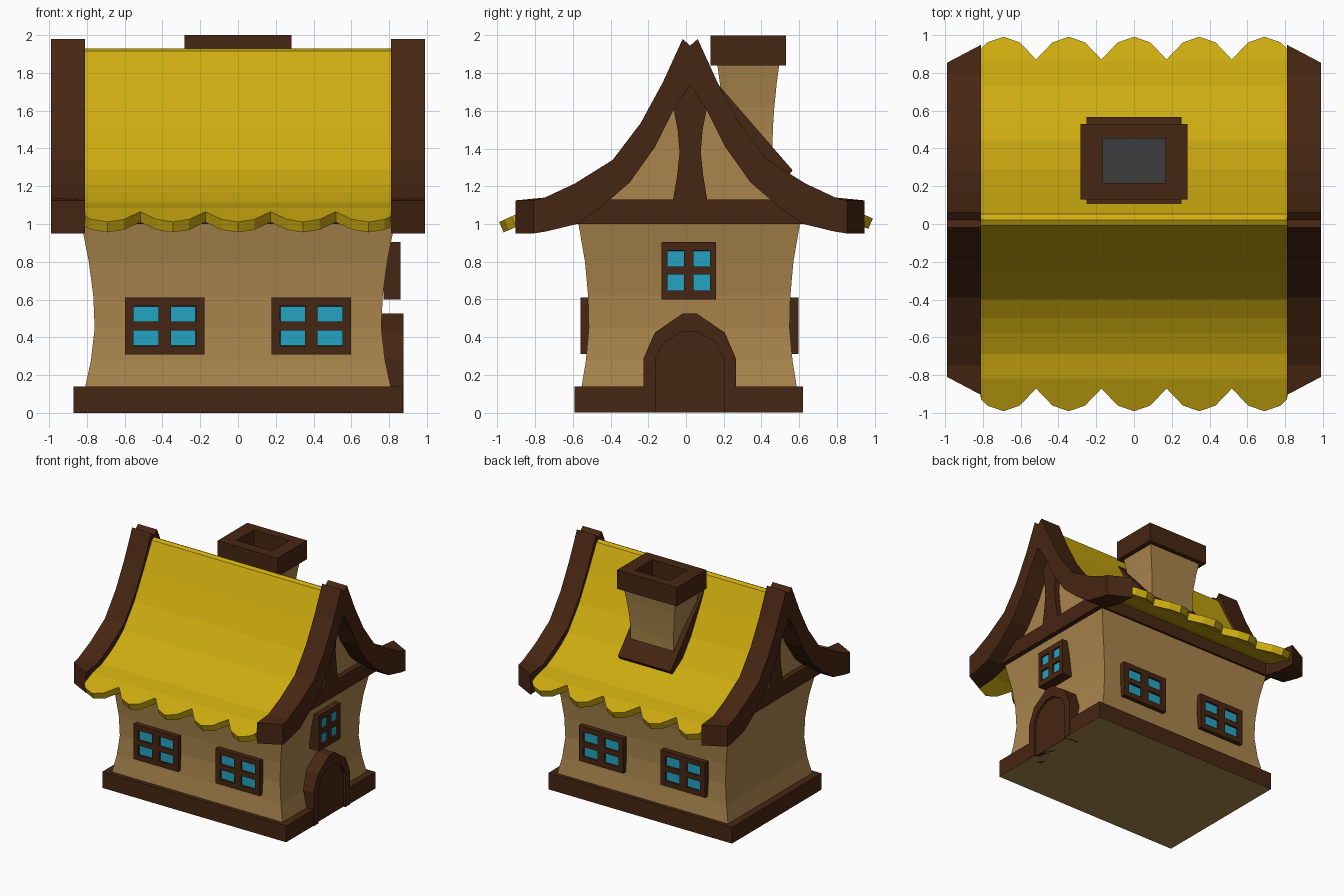
import bpy, bmesh, math
from mathutils import Vector

if "Cube" in bpy.data.objects:
    bpy.data.objects.remove(bpy.data.objects["Cube"])

CY = 0.017   # the house sits slightly behind y = 0


def material(name, rgb):
    m = bpy.data.materials.new(name)
    m.diffuse_color = (*rgb, 1)
    m.use_nodes = True
    m.node_tree.nodes["Principled BSDF"].inputs["Base Color"].default_value = m.diffuse_color
    return m


WOOD = material("dark_wood", (0.062, 0.019, 0.006))
PLASTER = material("tan_plaster", (0.40, 0.235, 0.073))
THATCH = material("yellow_thatch", (0.61, 0.41, 0.005))
GLASS = material("blue_glass", (0.018, 0.37, 0.54))
SOOT = material("grey_soot", (0.045, 0.045, 0.045))


def finish(name, bm, *mats, recalc=True):
    if recalc:
        bmesh.ops.recalc_face_normals(bm, faces=bm.faces[:])
    me = bpy.data.meshes.new(name)
    bm.to_mesh(me)
    bm.free()
    for m in mats:
        me.materials.append(m)
    ob = bpy.data.objects.new(name, me)
    bpy.context.collection.objects.link(ob)
    return ob


def loft(name, rings, *mats, first=0, last=0):
    """Skin a list of equal rings and cap both ends (with their own material index)."""
    bm = bmesh.new()
    rows = [[bm.verts.new(p) for p in r] for r in rings]
    n = len(rows[0])
    for a, b in zip(rows, rows[1:]):
        for i in range(n):
            j = (i + 1) % n
            bm.faces.new((a[i], a[j], b[j], b[i]))
    bm.faces.new(rows[0]).material_index = first
    bm.faces.new(rows[-1]).material_index = last
    return finish(name, bm, *mats)


def rect(cx, cy, hx, hy, z):
    return [(cx - hx, cy - hy, z), (cx + hx, cy - hy, z), (cx + hx, cy + hy, z), (cx - hx, cy + hy, z)]


def prism(name, yz, x0, x1, mat):
    return loft(name, [[(x, y, z) for y, z in yz] for x in (x0, x1)], mat)


# Plinth with a shallow notch for the door, plaster coloured underneath
plan = [(-0.87, -0.59), (0.87, -0.59), (0.87, -0.165), (0.855, -0.165),
        (0.855, 0.205), (0.87, 0.205), (0.87, 0.62), (-0.87, 0.62)]
loft("plinth", [[(x, y, z) for x, y in plan] for z in (0, 0.14)], PLASTER, WOOD, first=0, last=1)
for f in bpy.data.objects["plinth"].data.polygons:
    f.material_index = 0 if f.normal.z < -0.5 else 1

# Waisted walls
loft("walls", [rect(0, CY, hx, hy, z) for z, hx, hy in
               ((0.12, 0.813, 0.573), (0.28, 0.778, 0.547), (0.45, 0.759, 0.532), (0.62, 0.766, 0.536),
                (0.8, 0.79, 0.552), (1.02, 0.833, 0.59))], PLASTER)

# Wall plate that carries the roof
loft("tie_beam", [rect(0, CY, 0.87, 0.605, z) for z in (1.0, 1.13)], WOOD)

# Gable boards: (distance from ridge, z) for outer and inner edge
R = 0.022
outer = [(0.925, 1.125), (0.77, 1.14), (0.61, 1.215), (0.41, 1.34), (0.262, 1.535), (0.145, 1.75), (0.04, 1.98)]
inner = [(0.925, 0.95), (0.765, 0.96), (0.6, 1.0), (0.465, 1.095), (0.32, 1.22), (0.185, 1.41), (0.09, 1.6)]


def board(end):
    o = [(min(d, end), z) for d, z in outer]
    i = [(min(d, end), z) for d, z in inner]
    return ([(R - d, z) for d, z in o] + [(R, 1.945)] + [(R + d, z) for d, z in o[::-1]] +
            [(R + d, z) for d, z in i] + [(R, 1.74)] + [(R - d, z) for d, z in i[::-1]])


gable = [(d, z + 0.04) for d, z in inner[2:]]
gable_yz = ([(R - 0.58, 1.0)] + [(R - d, z) for d, z in gable] + [(R, 1.78)] +
            [(R + d, z) for d, z in gable[::-1]] + [(R + 0.58, 1.0)])
post = [(0.092, 1.12), (0.07, 1.25), (0.056, 1.38), (0.066, 1.5), (0.09, 1.62)]
post_yz = [(R - d, z) for d, z in post] + [(R, 1.76)] + [(R + d, z) for d, z in post[::-1]]
prism("gable_walls", gable_yz, -0.825, 0.825, PLASTER)
for side, s in (("left", -1), ("right", 1)):
    loft("gable_board_" + side, [[(s * x, y, z) for y, z in board(e)] for x, e in ((0.81, 0.925), (0.99, 0.83))], WOOD)
    prism("gable_post_" + side, post_yz, s * 0.8, s * 0.87, WOOD)

# Roof: swept profile with scalloped eaves
P = 0.345 / 4
reach = {0: 0.99, 1: 0.96, 2: 0.87, 3: 0.96}
stations = [(-0.81, 0.925)] + [(k * P, reach[k % 4]) for k in range(-9, 10)] + [(0.81, 0.925)]
slope = [(0.84, 1.085), (0.71, 1.115), (0.6, 1.168), (0.52, 1.215), (0.42, 1.29),
         (0.27, 1.48), (0.15, 1.69), (0.03, 1.915)]


def eave(y):
    return (y, 1.065 - 0.45 * (abs(y - 0.02) - 0.89))


bm = bmesh.new()
rows = []
for x, r in stations:
    prof = ([eave(-r)] + [(R - d, z) for d, z in slope] + [(R, 1.93)] +
            [(R + d, z) for d, z in slope[::-1]] + [eave(r)])
    rows.append([bm.verts.new((x, y, z)) for y, z in prof])
for a, b in zip(rows, rows[1:]):
    for i in range(len(a) - 1):
        bm.faces.new((a[i], b[i], b[i + 1], a[i + 1]))
roof = finish("roof", bm, THATCH, recalc=False)
mod = roof.modifiers.new("thickness", "SOLIDIFY")
mod.thickness = 0.06
mod.offset = -1

# Chimney: skirt on the roof, flared stack, hollow cap
prism("chimney_skirt", [(0.10, 1.82), (0.565, 1.285), (0.54, 1.255), (0.3, 1.4), (0.1, 1.6)], -0.25, 0.25, WOOD)
loft("chimney_stack", [rect(0, 0.33, hx, hy, z) for z, hx, hy in
                       ((1.35, 0.205, 0.128), (1.5, 0.205, 0.13), (1.62, 0.212, 0.138),
                        (1.74, 0.228, 0.15), (1.85, 0.245, 0.165))], PLASTER)
loft("chimney_cap", [rect(0, 0.33, 0.283, 0.2, 1.84), rect(0, 0.33, 0.283, 0.2, 2.0),
                     rect(0, 0.335, 0.167, 0.117, 2.0), rect(0, 0.335, 0.167, 0.117, 1.86)], WOOD, SOOT, last=1)


# Windows: a 5 x 5 grid whose four panes are sunk in
def window(name, origin, across, out, w, h, stile, mullion, rail, bar, depth):
    def cuts(size, edge, mid):
        return [-size / 2, -size / 2 + edge, -mid / 2, mid / 2, size / 2 - edge, size / 2]
    o, a, n = Vector(origin), Vector(across), Vector(out)
    bm = bmesh.new()
    g = [[bm.verts.new(o + a * u + Vector((0, 0, v))) for u in cuts(w, stile, mullion)] for v in cuts(h, rail, bar)]
    panes = []
    for j in range(5):
        for i in range(5):
            f = bm.faces.new((g[j][i], g[j][i + 1], g[j + 1][i + 1], g[j + 1][i]))
            if i % 2 and j % 2:
                panes.append(f)
    bm.normal_update()
    rim = [e for e in bm.edges if e.is_boundary]
    back = bmesh.ops.extrude_edge_only(bm, edges=rim)["geom"]
    bmesh.ops.translate(bm, vec=-n * depth, verts=[v for v in back if isinstance(v, bmesh.types.BMVert)])
    bmesh.ops.recalc_face_normals(bm, faces=bm.faces[:])
    if panes[0].normal.dot(n) < 0:
        bmesh.ops.reverse_faces(bm, faces=bm.faces[:])
    bmesh.ops.inset_individual(bm, faces=panes, thickness=0.001, depth=-0.015)
    for f in panes:
        f.material_index = 1
    finish(name, bm, WOOD, GLASS, recalc=False)


for s, tag in ((-1, "left"), (1, "right")):
    window("front_window_" + tag, (s * 0.388, -0.56, 0.46), (1, 0, 0), (0, -1, 0),
           0.42, 0.30, 0.045, 0.065, 0.045, 0.045, 0.06)
    window("back_window_" + tag, (s * 0.388, 0.597, 0.46), (-1, 0, 0), (0, 1, 0),
           0.42, 0.30, 0.045, 0.065, 0.045, 0.045, 0.06)
window("side_window", (0.86, 0.015, 0.753), (0, 1, 0), (1, 0, 0),
       0.29, 0.305, 0.032, 0.05, 0.047, 0.042, 0.09)

# Door: arched frame and a recessed leaf
arch_out = [(0.246, 0), (0.246, 0.285), (0.185, 0.425), (0.038, 0.525)]
arch_in = [(0.182, 0), (0.182, 0.29), (0.135, 0.375), (0.038, 0.43)]


def arch(pts):
    return [(0.02 - d, z) for d, z in pts] + [(0.02 + d, z) for d, z in pts[::-1]]


prism("door_frame", arch(arch_out) + arch(arch_in)[::-1], 0.75, 0.876, WOOD)
prism("door_leaf", arch(arch_in), 0.74, 0.858, WOOD)
